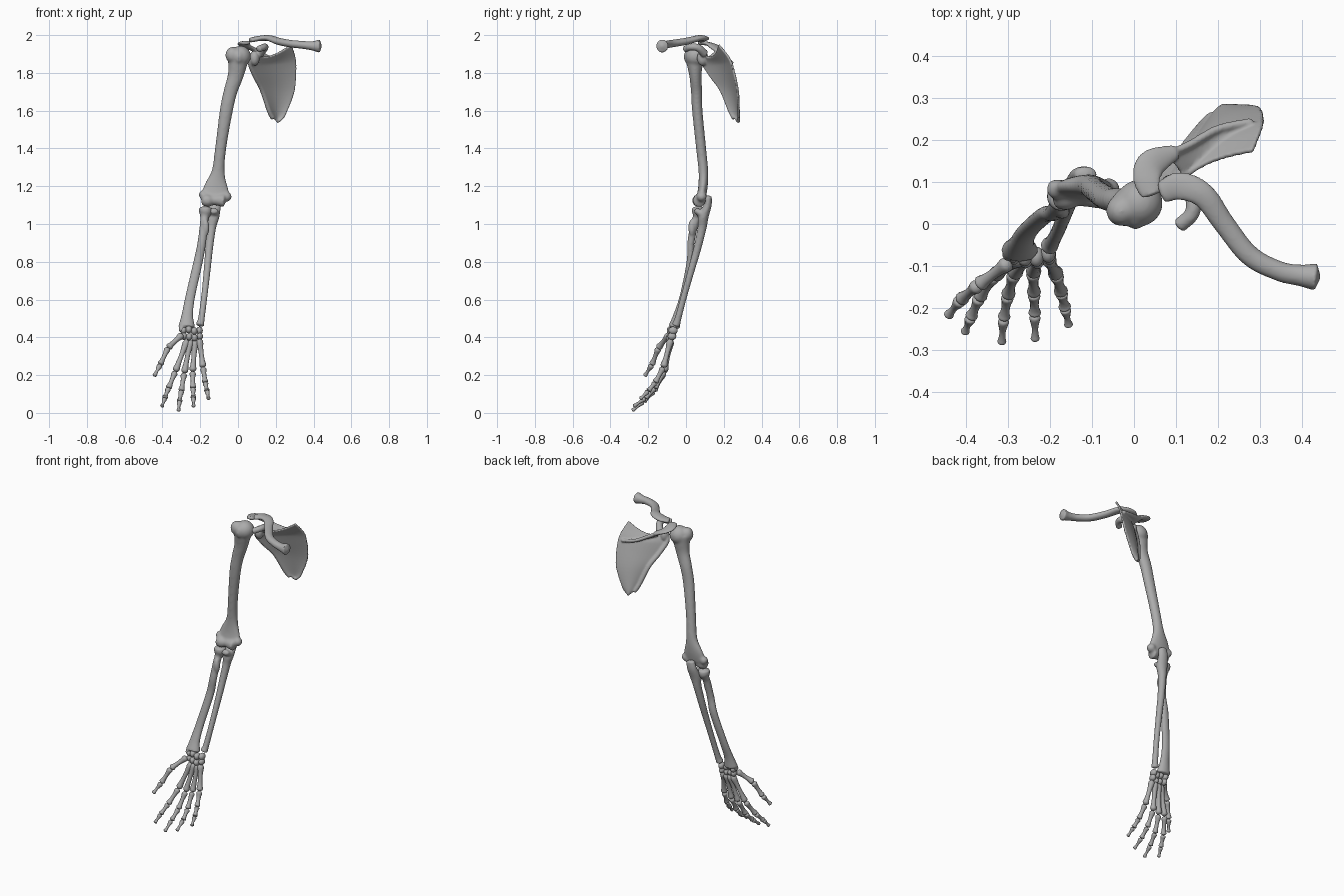
import bpy, bmesh, math
from mathutils import Vector, Matrix

cube = bpy.data.objects.get("Cube")
if cube:
    bpy.data.objects.remove(cube, do_unlink=True)

bone_grey = bpy.data.materials.new("bone_grey")
bone_grey.use_nodes = True
colour = (.41, .41, .41, 1)
bone_grey.diffuse_color = colour
bone_grey.node_tree.nodes["Principled BSDF"].inputs["Base Color"].default_value = colour


def spline(points, steps):
    """Smooth curve through points of any dimension."""
    pts = [Vector(p) for p in points]
    pts = [pts[0] * 2 - pts[1]] + pts + [pts[-1] * 2 - pts[-2]]
    out = []
    for a, b, c, d in zip(pts, pts[1:], pts[2:], pts[3:]):
        for i in range(steps):
            t = i / steps
            out.append((b * 2 + (c - a) * t + (a * 2 - b * 5 + c * 4 - d) * t * t
                        + (b * 3 - a - c * 3 + d) * t ** 3) / 2)
    return out + [pts[-2]]


def sweep(bm, points, side=(1, 0, 0), steps=6, sides=16):
    """Elliptical tube; each point is x, y, z, width and optional depth."""
    path = spline([p if len(p) > 4 else (*p, p[3]) for p in points], steps)
    centres = [p.to_3d() for p in path]
    rings = []
    for i, p in enumerate(path):
        tangent = (centres[min(i + 1, len(path) - 1)] - centres[max(i - 1, 0)]).normalized()
        u = Vector(side)
        u = (u - tangent * u.dot(tangent)).normalized()
        v = tangent.cross(u)
        angles = [math.tau * k / sides for k in range(sides)]
        rings.append([bm.verts.new(centres[i] + u * p[3] * math.cos(a) + v * p[4] * math.sin(a))
                      for a in angles])
    for low, high in zip(rings, rings[1:]):
        for k in range(sides):
            n = (k + 1) % sides
            bm.faces.new((low[k], low[n], high[n], high[k]))
    # Domed ends
    for ring, end, inner in ((rings[0], 0, 1), (rings[-1], -1, -2)):
        out = (centres[end] - centres[inner]).normalized()
        pole = bm.verts.new(centres[end] + out * min(path[end][3], path[end][4]) * .4)
        for k in range(sides):
            bm.faces.new((ring[k], ring[(k + 1) % sides], pole))


def ball(bm, centre, radius, scale=(1, 1, 1)):
    matrix = Matrix.Translation(centre) @ Matrix.Diagonal((*scale, 1))
    bmesh.ops.create_icosphere(bm, subdivisions=3, radius=radius, matrix=matrix)


def sheet(bm, edge_a, edge_b, thickness, bulge=(0, 0, 0), sag=0, across=12):
    """Thin curved plate stretched between two edges."""
    rows = []
    left, right = spline(edge_a, 5), spline(edge_b, 5)
    for i, (a, b) in enumerate(zip(left, right)):
        fade = max(0, 1 - i / 6)
        row = []
        for k in range(across + 1):
            arch = math.sin(math.pi * k / across)
            p = a.lerp(b, k / across) + Vector(bulge) * arch
            p.z -= sag * arch * fade
            row.append(bm.verts.new(p))
        rows.append(row)
    faces = [bm.faces.new((r[k], r[k + 1], s[k + 1], s[k]))
             for r, s in zip(rows, rows[1:]) for k in range(across)]
    bmesh.ops.recalc_face_normals(bm, faces=faces)
    bmesh.ops.solidify(bm, geom=faces, thickness=thickness)


def finish(name, bm, voxel=0, smoothing=5):
    bmesh.ops.recalc_face_normals(bm, faces=bm.faces)
    for f in bm.faces:
        f.smooth = True
    mesh = bpy.data.meshes.new(name)
    bm.to_mesh(mesh)
    bm.free()
    mesh.materials.append(bone_grey)
    obj = bpy.data.objects.new(name, mesh)
    bpy.context.collection.objects.link(obj)
    if voxel:
        # Fuse the overlapping pieces into one organic surface
        fuse = obj.modifiers.new("fuse", "REMESH")
        fuse.mode = "VOXEL"
        fuse.voxel_size = voxel
        fuse.use_smooth_shade = True
        soften = obj.modifiers.new("soften", "SMOOTH")
        soften.iterations = smoothing


# Humerus: shaft, head with tubercles, condyles and spool
bm = bmesh.new()
sweep(bm, [(.002, .045, 1.89, .058, .05), (-.003, .047, 1.84, .05, .042),
           (-.014, .05, 1.78, .042, .032), (-.04, .056, 1.7, .037, .03),
           (-.062, .06, 1.6, .035, .028), (-.092, .08, 1.4, .03, .027),
           (-.105, .092, 1.28, .035, .026), (-.116, .09, 1.2, .064, .025),
           (-.12, .08, 1.14, .082, .025)])
ball(bm, (.013, .05, 1.888), .056)
ball(bm, (-.029, .032, 1.895), .038, (1, 1, 1.15))
ball(bm, (.004, .012, 1.885), .025, (1, 1, 1.5))
sweep(bm, [(-.185, .068, 1.128, .03), (-.16, .066, 1.124, .034), (-.138, .07, 1.127, .028),
           (-.11, .07, 1.127, .03), (-.075, .07, 1.124, .036)], side=(0, 1, 0))
ball(bm, (-.06, .083, 1.145), .027)
ball(bm, (-.184, .083, 1.155), .025)
finish("humerus", bm, .006, 14)

# Ulna: hooked upper end, shaft and small lower head
bm = bmesh.new()
sweep(bm, [(-.115, .118, 1.145, .027, .019), (-.122, .115, 1.1, .032, .021),
           (-.132, .092, 1.04, .034, .028), (-.14, .085, .98, .024), (-.153, .06, .87, .021),
           (-.161, .035, .78, .019), (-.178, -.01, .62, .017), (-.194, -.042, .5, .018),
           (-.202, -.053, .465, .023)])
sweep(bm, [(-.13, .09, 1.05, .032, .024), (-.128, .05, 1.072, .023, .015)])
finish("ulna", bm, .005, 8)

# Radius: disc head, neck, tuberosity, shaft and broad wrist end
bm = bmesh.new()
sweep(bm, [(-.172, .066, 1.085, .034), (-.173, .065, 1.062, .035), (-.177, .058, 1.035, .023),
           (-.18, .045, 1, .022), (-.192, .026, .9, .023, .019), (-.211, .022, .8, .025, .019),
           (-.252, -.015, .62, .026, .018), (-.268, -.045, .52, .031, .021),
           (-.272, -.062, .455, .045, .031)])
ball(bm, (-.171, .031, .98), .019, (1, 1, 2.4))
ball(bm, (-.297, -.072, .443), .018)
finish("radius", bm, .005, 8)

# Wrist: two rows of pebble bones
for row, (z, y, size) in enumerate(((.437, -.074, .021), (.402, -.08, .02))):
    for i in range(4):
        bm = bmesh.new()
        x = -.288 + i * .028 + row * .002
        ball(bm, (x, y + .006 * math.cos(i * 2), z + .005 * math.sin(i * 2 + row)), size,
             (.85, 1.15, 1))
        finish(f"wrist_bone_{row * 4 + i + 1}", bm)

# Hand: each digit is a chain of waisted bones from wrist to tip
digits = {
    "thumb": [(-.295, -.09, .415), (-.37, -.145, .345), (-.412, -.18, .255), (-.443, -.219, .195)],
    "index": [(-.268, -.08, .388), (-.332, -.122, .218), (-.368, -.175, .13),
              (-.388, -.222, .078), (-.403, -.259, .033)],
    "middle": [(-.25, -.078, .388), (-.285, -.118, .21), (-.3, -.17, .115),
               (-.31, -.225, .06), (-.315, -.285, .011)],
    "ring": [(-.226, -.078, .388), (-.24, -.115, .218), (-.238, -.165, .13),
             (-.236, -.215, .078), (-.235, -.278, .034)],
    "little": [(-.205, -.08, .392), (-.185, -.12, .24), (-.173, -.163, .16),
               (-.164, -.2, .115), (-.155, -.243, .073)],
}
waist = ((.03, .65), (.12, 1), (.32, .78), (.55, .68), (.78, .8), (.92, 1), (.98, .65))
for digit, joints in digits.items():
    for i, (a, b) in enumerate(zip(joints, joints[1:])):
        bm = bmesh.new()
        a, b = Vector(a), Vector(b)
        radius = .0185 - .0017 * i
        last = i == len(joints) - 2
        sweep(bm, [(*a.lerp(b, t), radius * w * (.8 if last and t > .5 else 1))
                   for t, w in waist], steps=3, sides=12)
        finish(f"{digit}_bone_{i + 1}", bm)

# Shoulder blade: curved plate, thick outer border and socket
bm = bmesh.new()
outer = [(.08, .085, 1.895), (.065, .095, 1.85), (.092, .14, 1.78), (.128, .19, 1.71),
         (.165, .235, 1.6), (.185, .255, 1.56), (.211, .268, 1.535)]
inner = [(.28, .178, 1.955), (.303, .235, 1.88), (.306, .262, 1.8), (.297, .282, 1.7),
         (.262, .285, 1.6), (.244, .28, 1.56), (.22, .272, 1.535)]
sheet(bm, outer, inner, .012, bulge=(-.008, .016, 0), sag=.03)
sweep(bm, [(*p, .013) for p in outer[:-1]])
ball(bm, (.088, .088, 1.878), .03, (.9, 1, 1.35))

# Spine fin rising off the back of the plate, ending in a flat hook
ridge = [(.28, .243, 1.853), (.2, .226, 1.868), (.135, .19, 1.897), (.08, .165, 1.925)]
root = [(.285, .238, 1.86), (.2, .185, 1.87), (.14, .145, 1.885), (.115, .12, 1.89)]
sheet(bm, ridge, root, .012)
sweep(bm, [(*p, .01) for p in ridge])
sweep(bm, [(.1, .172, 1.917, .012, .018), (.045, .145, 1.942, .012, .036),
           (.03, .11, 1.955, .011, .034), (.042, .07, 1.96, .011, .026)], side=(0, 0, 1))

# Beak curving forward beside the socket
sweep(bm, [(.115, .1, 1.9, .022), (.14, .065, 1.932, .02), (.138, .025, 1.937, .018),
           (.108, -.004, 1.925, .018)])
finish("shoulder_blade", bm, .005, 4)

# Collarbone: S-curve, flat at the shoulder and flared at the breast end
bm = bmesh.new()
sweep(bm, [(.065, .075, 1.973, .013, .027), (.11, .09, 1.982, .014, .034),
           (.165, .068, 1.984, .016, .03), (.215, 0, 1.967, .019, .026),
           (.275, -.075, 1.955, .02, .025), (.345, -.112, 1.948, .021, .024),
           (.395, -.122, 1.943, .025, .026), (.432, -.126, 1.942, .036, .033)], side=(0, 0, 1))
finish("collarbone", bm, .005)
